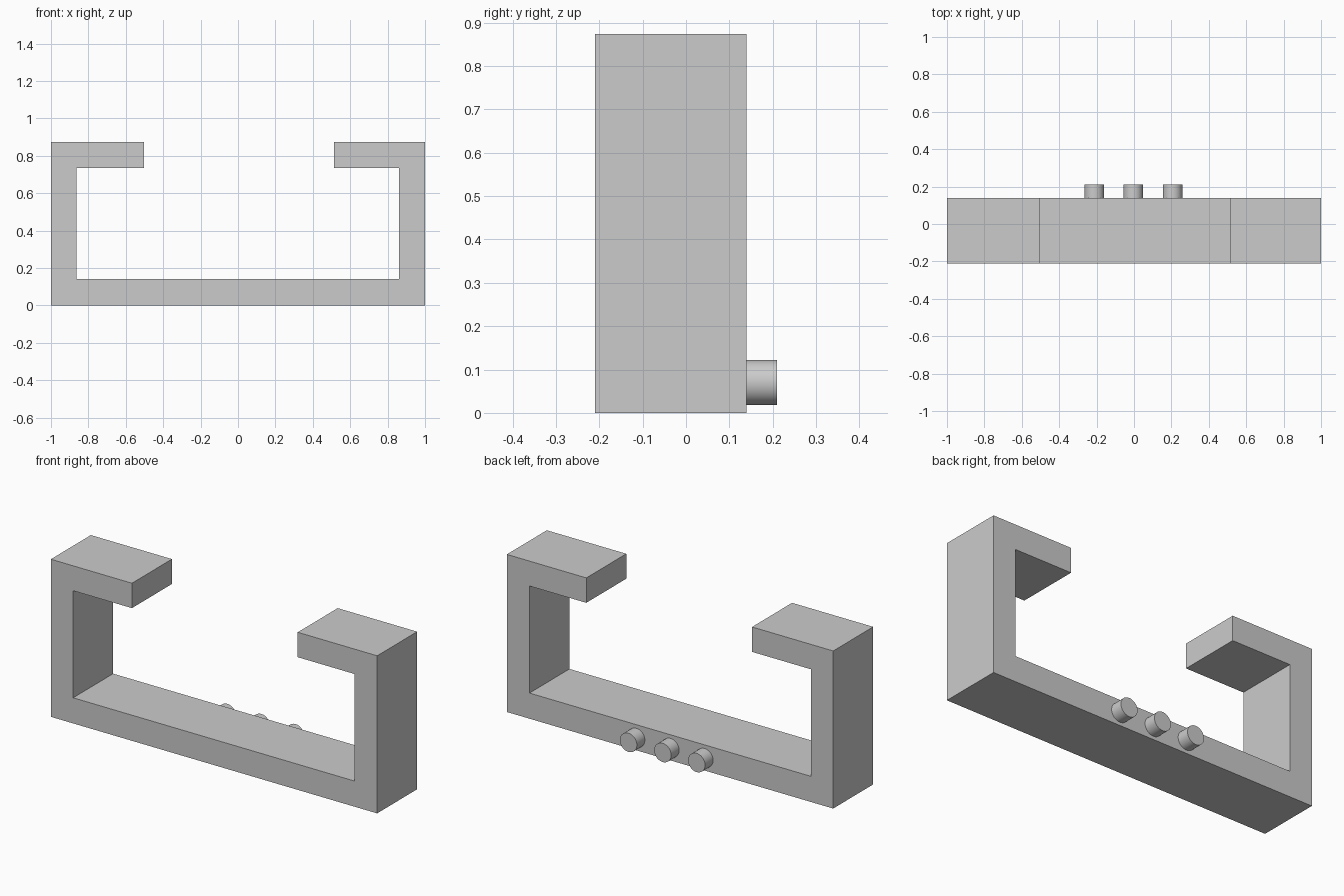
import bpy
import bmesh
from math import radians

cube = bpy.data.objects.get("Cube")
if cube:
    bpy.data.objects.remove(cube, do_unlink=True)

FRONT, BACK, PEG_END = -0.21, 0.14, 0.21

grey = bpy.data.materials.new("plain_grey")
grey.use_nodes = True
colour = (0.6, 0.6, 0.6, 1)
grey.diffuse_color = colour
grey.node_tree.nodes["Principled BSDF"].inputs["Base Color"].default_value = colour

# Bracket: open C profile, extruded from front to back
profile = [
    (-1, 0), (1, 0), (1, 0.873), (0.513, 0.873), (0.513, 0.735),
    (0.861, 0.735), (0.861, 0.142), (-0.863, 0.142),
    (-0.863, 0.735), (-0.503, 0.735), (-0.503, 0.873), (-1, 0.873),
]
bm = bmesh.new()
face = bm.faces.new([bm.verts.new((x, FRONT, z)) for x, z in profile])
extruded = bmesh.ops.extrude_face_region(bm, geom=[face], use_keep_orig=True)
verts = [v for v in extruded["geom"] if isinstance(v, bmesh.types.BMVert)]
bmesh.ops.translate(bm, verts=verts, vec=(0, BACK - FRONT, 0))
bmesh.ops.recalc_face_normals(bm, faces=bm.faces)
mesh = bpy.data.meshes.new("bracket")
bm.to_mesh(mesh)
bm.free()
mesh.materials.append(grey)
bracket = bpy.data.objects.new("bracket", mesh)
bpy.context.collection.objects.link(bracket)

# Three round pegs on the back of the base bar
for name, x in (("right_peg", -0.212), ("middle_peg", -0.004), ("left_peg", 0.206)):
    bpy.ops.mesh.primitive_cylinder_add(
        vertices=48, radius=0.052, depth=PEG_END - BACK,
        location=(x, (BACK + PEG_END) / 2, 0.07), rotation=(radians(90), 0, 0))
    peg = bpy.context.object
    peg.name = name
    peg.data.materials.append(grey)
    bpy.ops.object.shade_smooth_by_angle(angle=radians(30))
